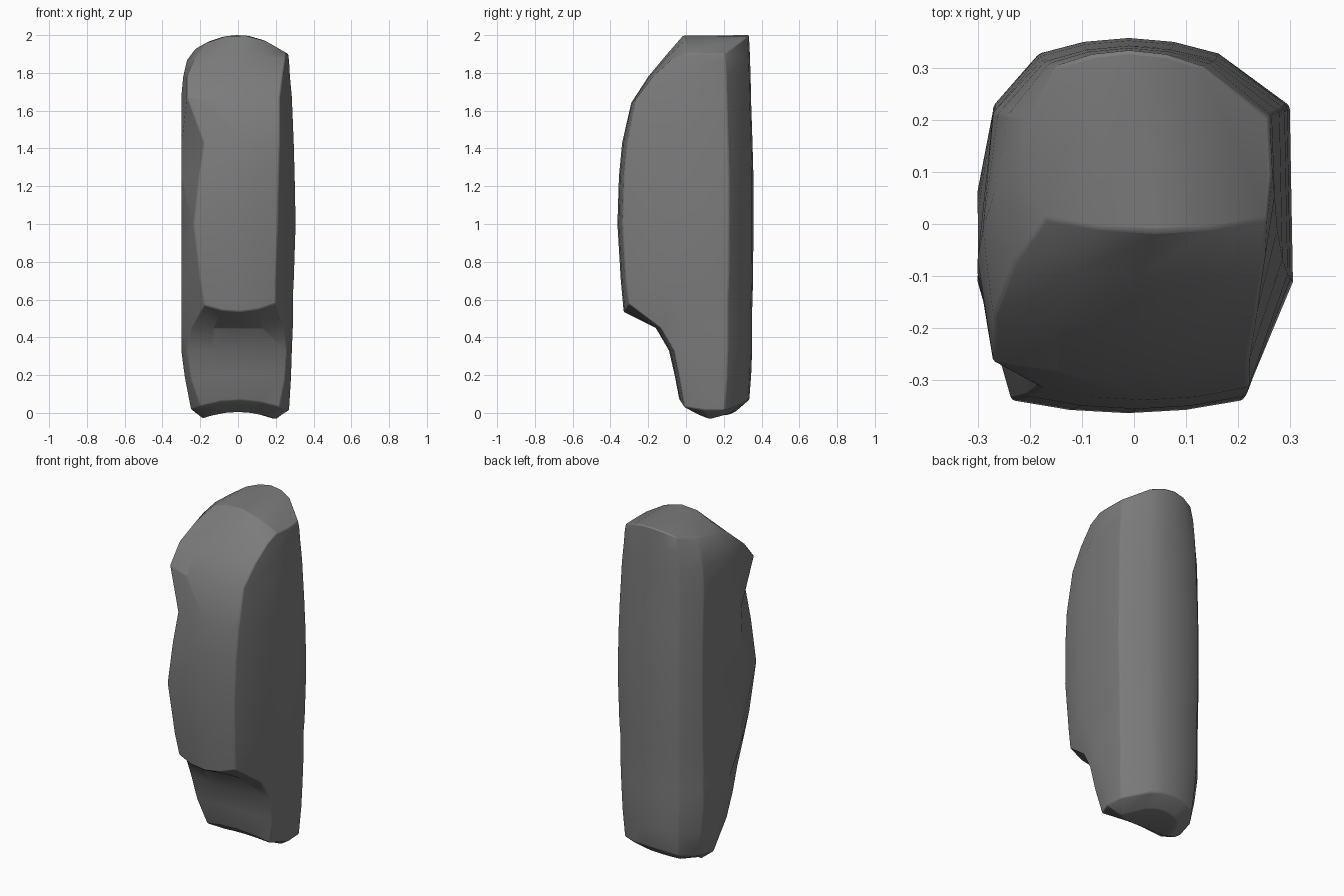
import bpy
import bmesh

default_cube = bpy.data.objects.get("Cube")
if default_cube:
    bpy.data.objects.remove(default_cube, do_unlink=True)

# Stone colour
stone = bpy.data.materials.new("stone grey")
stone.use_nodes = True
colour = (0.2, 0.2, 0.2, 1)
stone.diffuse_color = colour
shader = stone.node_tree.nodes["Principled BSDF"]
shader.inputs["Base Color"].default_value = colour
shader.inputs["Roughness"].default_value = 0.9

# Horizontal layers, bottom to top:
# height, side drop, front y, front left x, front right x, left x, right x, back y
layers = [
    (.005, .06, .05, -.14, .14, -.19, .2, .26),
    (.07, .05, -.035, -.2, .22, -.25, .27, .335),
    (.2, .02, -.06, -.25, .25, -.28, .28, .345),
    (.33, 0, -.09, -.27, .26, -.3, .285, .35),
    (.45, 0, -.16, -.25, .25, -.3, .29, .35),
    (.535, -.07, -.33, -.18, .2, -.3, .29, .35),
    (.7, 0, -.345, -.2, .2, -.3, .295, .355),
    (1, 0, -.363, -.235, .21, -.3, .305, .357),
    (1.25, 0, -.355, -.205, .215, -.3, .3, .357),
    (1.43, 0, -.338, -.18, .22, -.3, .295, .352),
    (1.64, -.03, -.29, -.27, .22, -.3, .285, .345),
    (1.78, 0, -.2, -.27, .235, -.29, .275, .342),
    (1.9, .03, -.1, -.23, .25, -.27, .27, .338),
    (2, .09, -.015, -.17, .255, -.225, .265, .333),
]
ROW = 5  # points along the front and along the back


def outline(z, drop, front, front_left, front_right, left, right, back):
    """Rounded outline, running front, right side, back, left side."""
    side_y = front + .35 * (back - front)
    rear_y = back - .13
    points = []
    for i in range(ROW):
        t = i / (ROW - 1)
        bulge = .025 * (2 * t - 1) ** 2
        points.append((front_left + t * (front_right - front_left), front + bulge))
    points += [(right, side_y), (right * .98, rear_y)]
    for i in range(ROW):
        u = 1 - 2 * i / (ROW - 1)
        points.append((u * .57 * (right - left) / 2 - .01, back - .03 * u * u))
    points += [(left * .9, rear_y), (left, side_y)]
    return [(x, y, z - drop * min((x / .25) ** 2, 1.1)) for x, y in points]


# Loft the layers
bm = bmesh.new()
rings = [[bm.verts.new(p) for p in outline(*layer)] for layer in layers]
count = len(rings[0])
for low, high in zip(rings, rings[1:]):
    for i in range(count):
        j = (i + 1) % count
        bm.faces.new((low[i], low[j], high[j], high[i]))

# Domed caps, made of strips from front to back
for ring in (rings[0], rings[-1]):
    front_row = ring[:ROW]
    back_row = ring[ROW + 2:2 * ROW + 2][::-1]
    for i in range(ROW - 1):
        bm.faces.new((front_row[i], front_row[i + 1], back_row[i + 1], back_row[i]))
    bm.faces.new(ring[ROW - 1:ROW + 3])
    bm.faces.new(ring[2 * ROW + 1:] + ring[:1])
bmesh.ops.recalc_face_normals(bm, faces=bm.faces)

mesh = bpy.data.meshes.new("standing_stone")
bm.to_mesh(mesh)
bm.free()
mesh.materials.append(stone)
rock = bpy.data.objects.new("standing_stone", mesh)
bpy.context.collection.objects.link(rock)

# Soft worn edges
bevel = rock.modifiers.new("worn edges", 'BEVEL')
bevel.width = .015
bevel.segments = 2
bevel.limit_method = 'ANGLE'
bevel.angle_limit = .5
bpy.context.view_layer.objects.active = rock
rock.select_set(True)
bpy.ops.object.shade_smooth_by_angle(angle=.8)
